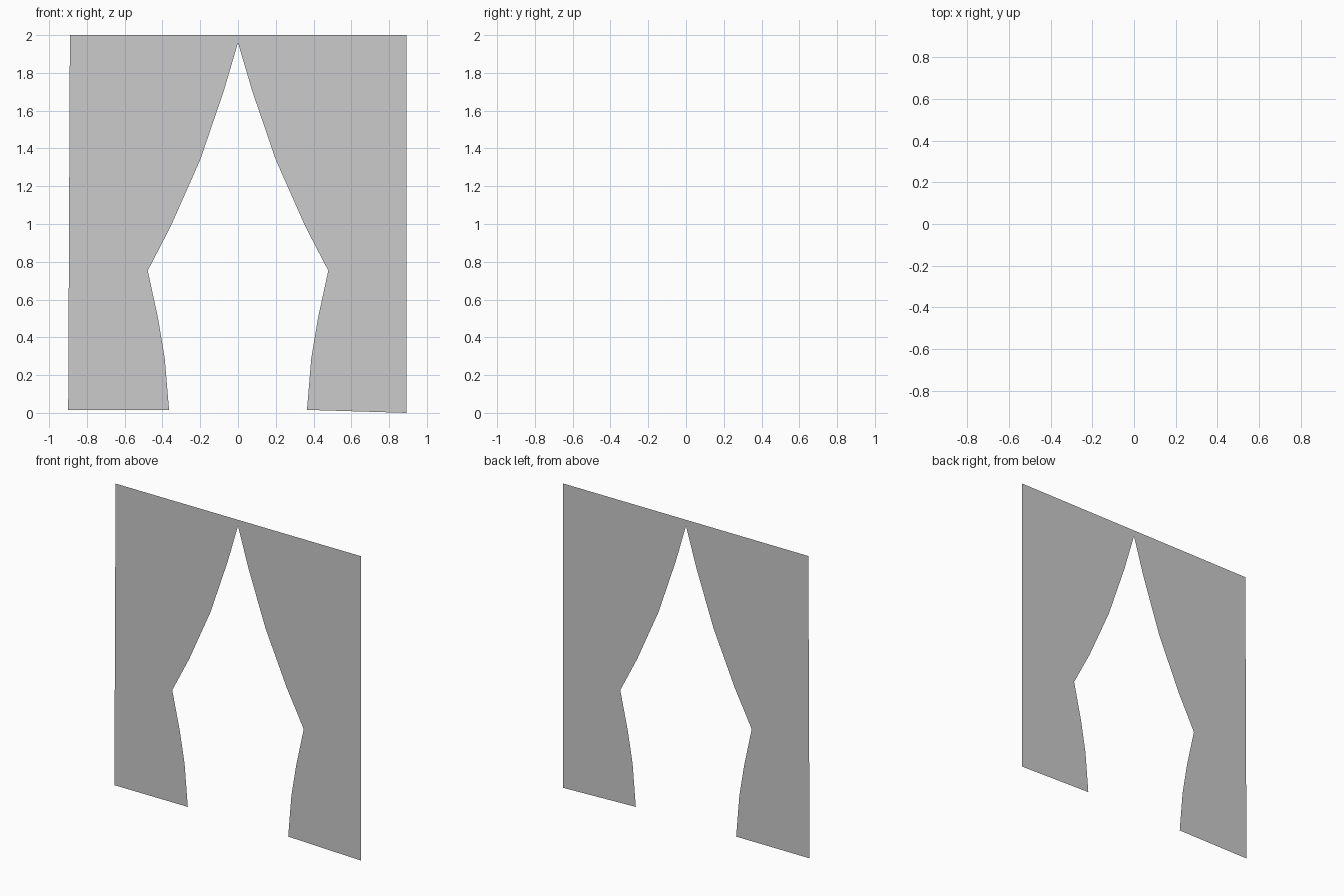
import bpy, bmesh

if "Cube" in bpy.data.objects:
    bpy.data.objects.remove(bpy.data.objects["Cube"])

# Inner edge of a drape, top to bottom: (distance from centre, height)
INNER = [(0, 2.0), (0, 1.96), (0.075, 1.705), (0.2, 1.34), (0.355, 0.99),
         (0.478, 0.753), (0.423, 0.5), (0.388, 0.29), (0.365, 0.016)]


def drape(name, side, top_x, bottom_x, bottom_z):
    """Flat sheet of quads between the gathered inner edge and the straight outer edge."""
    bm = bmesh.new()
    rows = []
    for i, (x, z) in enumerate(INNER):
        last = i == len(INNER) - 1
        t = 1 - z / 2
        outer_x = top_x + (bottom_x - top_x) * t
        rows.append((bm.verts.new((side * x, 0, z)),
                     bm.verts.new((side * outer_x, 0, bottom_z if last else z))))
    for (a, b), (c, d) in zip(rows, rows[1:]):
        face = (a, c, d, b) if side > 0 else (a, b, d, c)
        bm.faces.new(face)
    bm.normal_update()
    mesh = bpy.data.meshes.new(name)
    bm.to_mesh(mesh)
    bm.free()
    obj = bpy.data.objects.new(name, mesh)
    bpy.context.collection.objects.link(obj)
    return obj


# Left and right curtain drapes, meeting at the top centre
drape("left_curtain", -1, 0.89, 0.899, 0.016)
drape("right_curtain", 1, 0.893, 0.893, 0.0)
